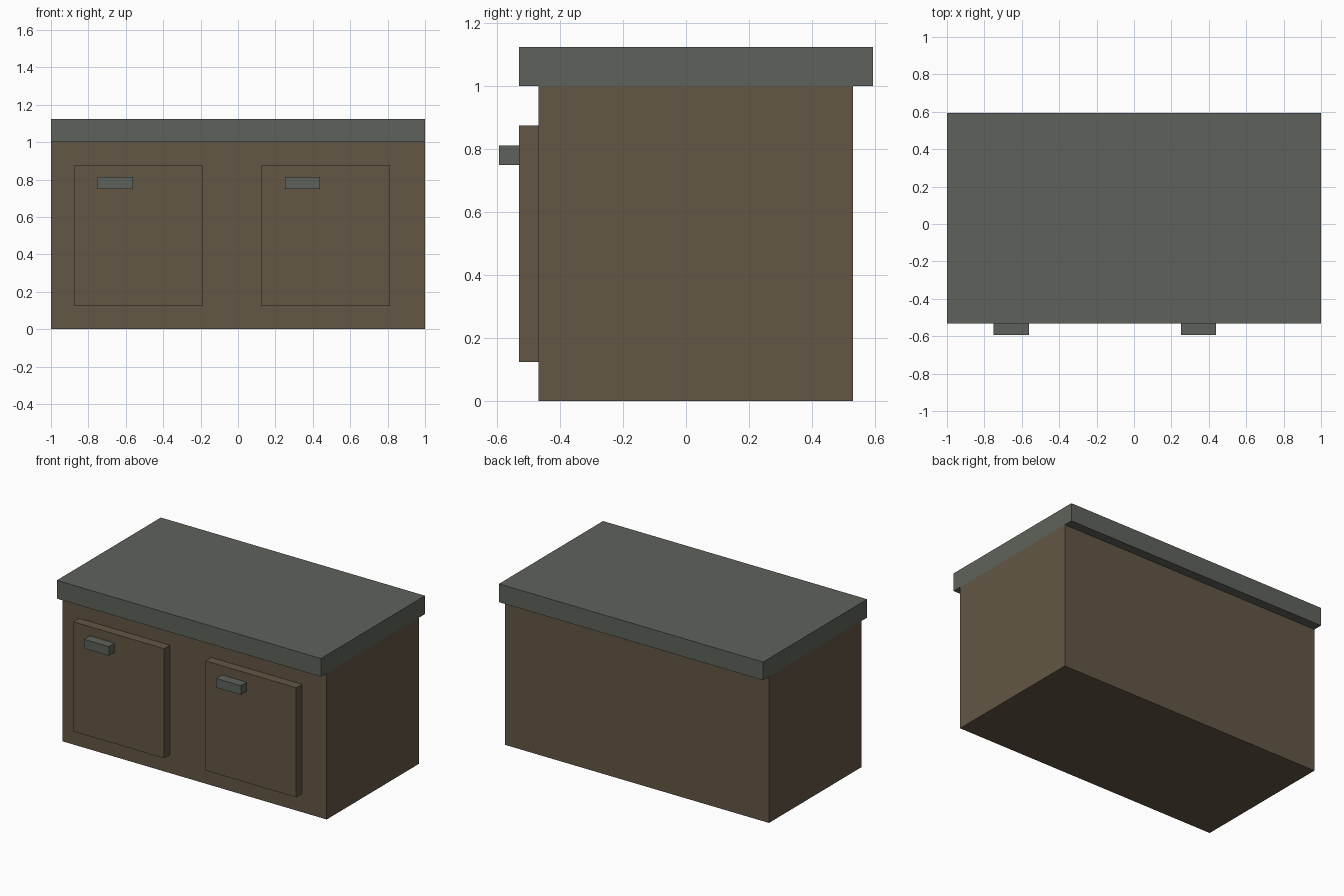
import bpy

cube = bpy.data.objects.get("Cube")
if cube:
    bpy.data.objects.remove(cube, do_unlink=True)


def material(name, srgb):
    """Flat material from 0-255 sRGB values."""
    lin = [((c / 255 + 0.055) / 1.055) ** 2.4 for c in srgb]
    m = bpy.data.materials.new(name)
    m.use_nodes = True
    m.diffuse_color = (*lin, 1)
    bsdf = next(n for n in m.node_tree.nodes if n.type == 'BSDF_PRINCIPLED')
    bsdf.inputs["Base Color"].default_value = (*lin, 1)
    return m


def box(name, x, y, z, mat):
    """Box spanning the given (min, max) ranges."""
    bpy.ops.mesh.primitive_cube_add(size=1)
    ob = bpy.context.object
    ob.name = name
    ob.location = [(a + b) / 2 for a, b in (x, y, z)]
    ob.scale = [b - a for a, b in (x, y, z)]
    bpy.ops.object.transform_apply(location=False, rotation=False, scale=True)
    ob.data.materials.append(mat)
    return ob


wood = material("brown wood", (99, 87, 69))
stone = material("grey stone", (95, 98, 91))

# Cabinet body and overhanging worktop
box("cabinet_body", (-1, 1), (-0.469, 0.531), (0, 1), wood)
box("worktop", (-1, 1), (-0.531, 0.594), (1, 1.125), stone)

# Two raised doors, each with a handle near its upper left corner
for side, x in (("right", -0.875), ("left", 0.125)):
    box(f"{side}_door", (x, x + 0.6875), (-0.531, -0.469), (0.125, 0.875), wood)
    box(f"{side}_handle", (x + 0.125, x + 0.3125), (-0.594, -0.531), (0.75, 0.8125), stone)
